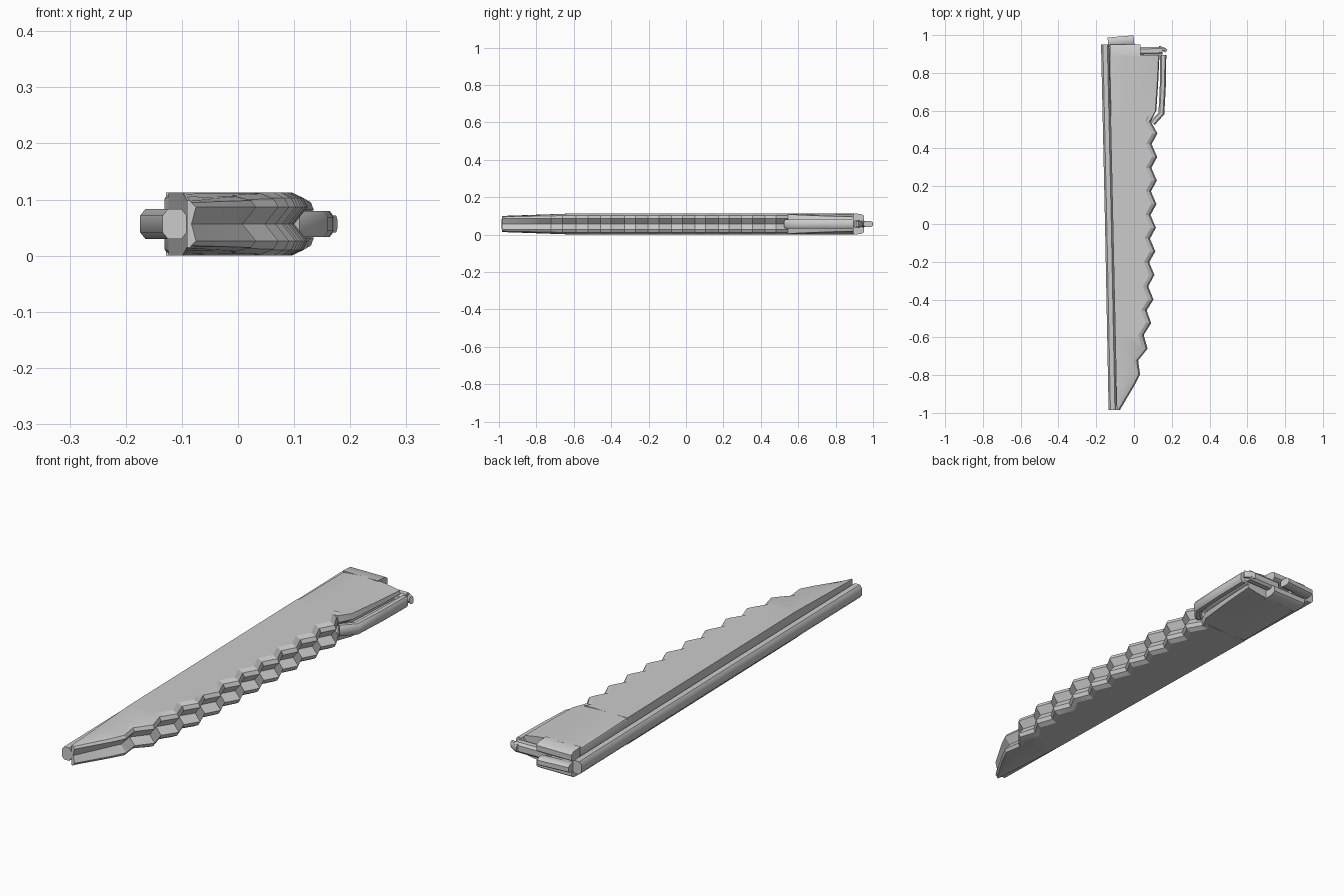
import bpy, bmesh, math
from mathutils import Vector

if "Cube" in bpy.data.objects:
    bpy.data.objects.remove(bpy.data.objects["Cube"])

C = 0.0565   # height of the horizontal symmetry plane


def finish(name, bm, angle=30):
    bmesh.ops.recalc_face_normals(bm, faces=bm.faces)
    me = bpy.data.meshes.new(name)
    bm.to_mesh(me)
    bm.free()
    ob = bpy.data.objects.new(name, me)
    bpy.context.collection.objects.link(ob)
    bpy.ops.object.select_all(action='DESELECT')
    ob.select_set(True)
    bpy.context.view_layer.objects.active = ob
    bpy.ops.object.shade_smooth_by_angle(angle=math.radians(angle))
    return ob


def loft(name, rings, angle=30):
    """Skin closed rings of equal point count and cap both ends."""
    bm = bmesh.new()
    vs = [[bm.verts.new(p) for p in r] for r in rings]
    n = len(vs[0])
    for a, b in zip(vs, vs[1:]):
        for i in range(n):
            j = (i + 1) % n
            bm.faces.new((a[i], a[j], b[j], b[i]))
    bm.faces.new(vs[0])
    bm.faces.new(vs[-1])
    return finish(name, bm, angle)


def mirrored(y, half):
    """Upper (x, dz) profile, left to right, closed by its mirror below."""
    full = half + [(x, -d) for x, d in reversed(half) if d > 0]
    return [(x, y, C + d) for x, d in full]


def bar(name, path, w, h):
    """Eight-sided flattened bar along a horizontal path."""
    pts = [Vector((x, y, C)) for x, y in path]
    rings = []
    for i, p in enumerate(pts):
        d = (pts[min(i + 1, len(pts) - 1)] - pts[max(i - 1, 0)]).normalized()
        s = Vector((d.y, -d.x, 0))
        prof = [(1, .55), (.55, 1), (-.55, 1), (-1, .55),
                (-1, -.55), (-.55, -1), (.55, -1), (1, -.55)]
        rings.append([p + s * (a * w / 2) + Vector((0, 0, b * h / 2)) for a, b in prof])
    return loft(name, rings, 40)


def left_x(y):
    return -0.112 - 0.0215 * y


# Serrated body: flat cheeks, two zigzag lobes with a groove between
peaks = [(.48, .124), (.355, .123), (.23, .121), (.105, .119), (-.02, .116), (-.145, .113),
         (-.27, .108), (-.40, .103), (-.525, .091), (-.66, .072), (-.795, .032)]
edge = [(.57, .10)]
for i, (y, x) in enumerate(peaks):
    edge.append((y, x))
    if i < len(peaks) - 1:
        y2, x2 = peaks[i + 1]
        edge.append(((y + y2) / 2 + .005, (x + x2) / 2 - .03))
edge += [(-.85, .005), (-.985, -.075)]
edge[1:1] = [(.545, .088)]
rings = []
for y, x in edge:
    t = max(0, (-.6 - y) / .4)
    l = left_x(y)
    top = .0565 - .004 * t
    inner = max(x - .028 - .015 * t, l + .006)
    rings.append(mirrored(y, [(l, 0), (l, top - .012 * t), (l + .004, top - .010 * t), (inner, top - .012 * t),
                              (x - .008, .046 - .008 * t), (x, .03),
                              (max(x - .024, l + .008), 0)]))
loft("serrated_body", rings, 25)

# Handle shells: convex upper and lower lobes, parted at the sides
def handle_section(y, xr, drop):
    l, n = left_x(y), 12
    half = [(l, 0), (l, .05 - drop * .3)]
    for i in range(n + 1):
        u = i / n
        d = .0565 - drop * max(0, (u - .35) / .65) ** 2 - drop * .4 * max(0, (.3 - u) / .3) ** 2
        half.append((l + .003 + (xr - .008 - l) * u, d))
    half += [(xr, .025), (xr - .03, .006), (xr - .03, 0)]
    return mirrored(y, half)


loft("handle", [handle_section(.545, .09, .004), handle_section(.60, .118, .008),
                handle_section(.75, .128, .014), handle_section(.895, .135, .018)], 35)

# Long rail down the straight back edge
bar("spine_rail", [(-.113, -.985), (-.132, 0), (-.153, .95)], .043, .054)

# Guard rail beside the handle
bar("guard_rail", [(.098, .535), (.145, .585), (.153, .74), (.155, .895)], .032, .046)

# Rolled end caps of the upper and lower shells
for name, s in (("upper_end_cap", 1), ("lower_end_cap", -1)):
    rings = []
    for x in (-.128, .035):
        prof = [(.885, .012), (.935, .012), (.95, .022), (.95, .044), (.935, .054), (.885, .0565)]
        rings.append([(x, y + .01 * (x + .128), C + s * d) for y, d in prof])
    loft(name, rings, 40)

# Rear cross bar, hooked tip and end tab
bar("rear_bar", [(.0, .915), (.15, .918)], .04, .044)
bar("rear_hook", [(.13, .935), (.155, .927), (.172, .915)], .018, .03)
bar("rear_tab", [(-.138, .962), (.0, .974)], .05, .034)
bar("tab_neck", [(-.10, .88), (-.10, .965)], .06, .03)
